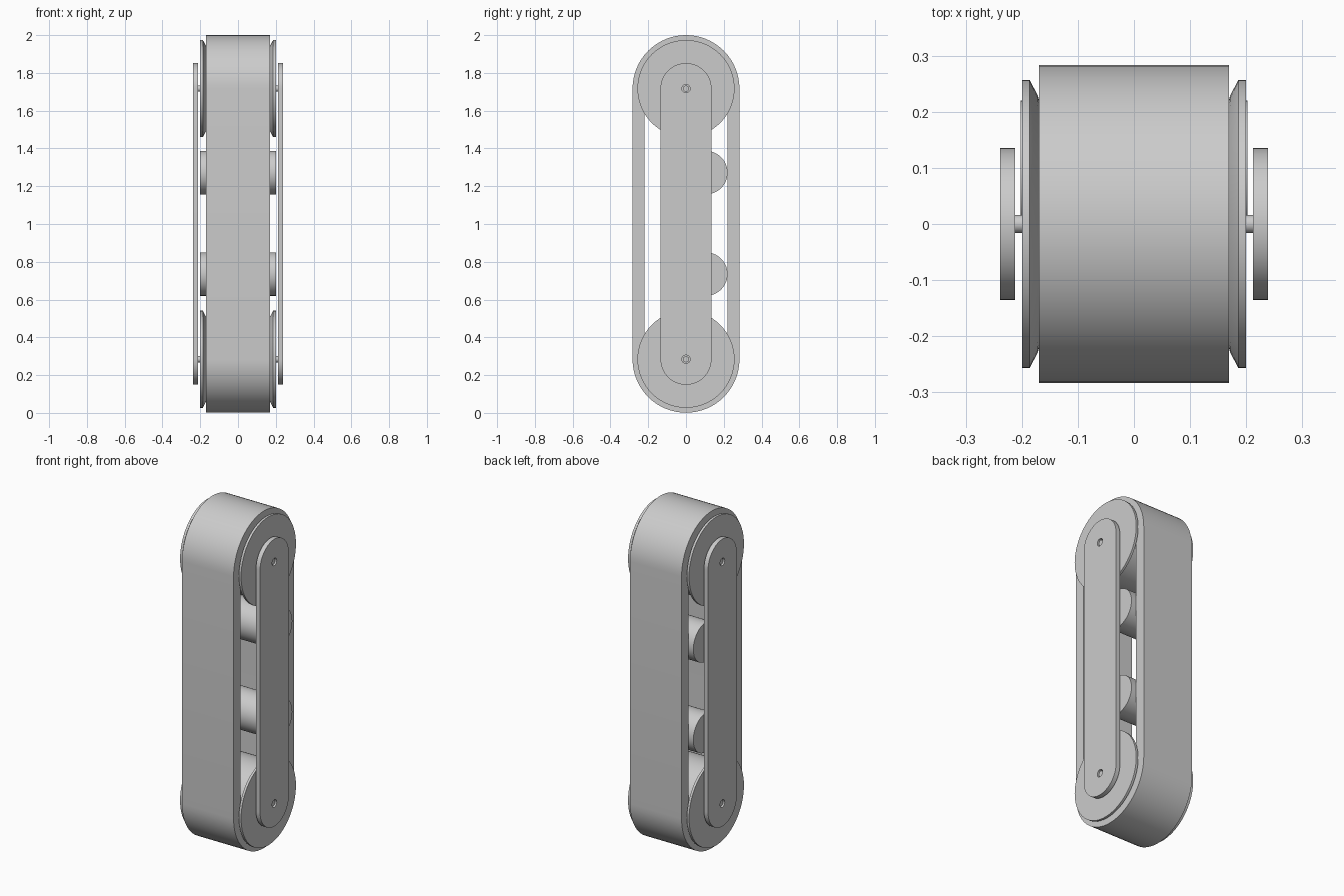
import bpy, bmesh, math
from mathutils import Matrix

cube = bpy.data.objects.get("Cube")
if cube:
    bpy.data.objects.remove(cube, do_unlink=True)

grey = bpy.data.materials.new("light grey")
grey.use_nodes = True
colour = (0.6, 0.6, 0.6, 1)
grey.diffuse_color = colour
grey.node_tree.nodes["Principled BSDF"].inputs["Base Color"].default_value = colour

LOW, HIGH = 0.284, 1.717   # wheel axis heights
BORE = 0.22                # inner radius of the belt


def finish(name, mesh):
    bm = bmesh.new()
    bm.from_mesh(mesh)
    bmesh.ops.remove_doubles(bm, verts=bm.verts, dist=1e-5)
    bmesh.ops.recalc_face_normals(bm, faces=bm.faces)
    bm.to_mesh(mesh)
    bm.free()
    mesh.materials.clear()
    mesh.materials.append(grey)
    obj = bpy.data.objects.new(name, mesh)
    bpy.context.collection.objects.link(obj)
    bpy.ops.object.select_all(action='DESELECT')
    obj.select_set(True)
    bpy.context.view_layer.objects.active = obj
    bpy.ops.object.shade_smooth_by_angle(angle=math.radians(30))
    return obj


def capsule(radius, low=LOW, high=HIGH, y=0, steps=32):
    """Outline in the side plane: two half circles joined by straight runs."""
    points = []
    for centre, start in ((high, 0), (low, math.pi)):
        for i in range(steps + 1):
            a = start + math.pi * i / steps
            points.append((y + radius * math.cos(a), centre + radius * math.sin(a)))
    if low == high:
        points = points[:steps] + points[steps + 1:-1]
    return points


def slab(name, outlines, x0, x1):
    """Extrude outlines across the model; inner outlines become holes."""
    curve = bpy.data.curves.new(name, 'CURVE')
    curve.dimensions = '2D'
    curve.fill_mode = 'BOTH'
    curve.extrude = (x1 - x0) / 2
    for outline in outlines:
        spline = curve.splines.new('POLY')
        spline.points.add(len(outline) - 1)
        for point, (u, v) in zip(spline.points, outline):
            point.co = (u, v, 0, 1)
        spline.use_cyclic_u = True
    helper = bpy.data.objects.new(name + "_helper", curve)
    bpy.context.collection.objects.link(helper)
    graph = bpy.context.evaluated_depsgraph_get()
    mesh = bpy.data.meshes.new_from_object(helper.evaluated_get(graph))
    bpy.data.objects.remove(helper, do_unlink=True)
    # Side plane to world: u -> y, v -> z, thickness -> x
    mesh.transform(Matrix(((0, 0, 1, (x0 + x1) / 2), (1, 0, 0, 0),
                           (0, 1, 0, 0), (0, 0, 0, 1))))
    mesh.name = name
    return finish(name, mesh)


def lathe(name, profile, z, steps=64):
    """Spin an (x, radius) profile around a crosswise axle."""
    bm = bmesh.new()
    verts = [bm.verts.new((x, 0, r)) for x, r in profile]
    edges = [bm.edges.new(pair) for pair in zip(verts, verts[1:])]
    bmesh.ops.spin(bm, geom=verts + edges, cent=(0, 0, 0), axis=(1, 0, 0),
                   angle=math.tau, steps=steps, use_merge=True)
    bmesh.ops.translate(bm, verts=bm.verts, vec=(0, 0, z))
    mesh = bpy.data.meshes.new(name)
    bm.to_mesh(mesh)
    bm.free()
    return finish(name, mesh)


# Belt around both wheels
slab("belt", [capsule(0.283), capsule(BORE)], -0.169, 0.169)

# Flanged wheels with their axles
half = [(0.169, BORE), (0.171, 0.228), (0.186, 0.257), (0.2, 0.257),
        (0.2, 0.016), (0.232, 0.016), (0.232, 0)]
profile = [(-x, r) for x, r in reversed(half)] + half
for label, z in (("lower", LOW), ("upper", HIGH)):
    lathe(label + "_wheel", profile, z)

# Rollers against the rear run of the belt
for label, z in (("lower", 0.735), ("upper", 1.272)):
    slab(label + "_roller", [capsule(0.115, z, z, 0.105)], -0.202, 0.202)

# Side plates with axle holes
for label, x0, x1 in (("right", -0.239, -0.212), ("left", 0.212, 0.239)):
    holes = [capsule(0.022, z, z, steps=8) for z in (LOW, HIGH)]
    slab(label + "_side_plate", [capsule(0.135)] + holes, x0, x1)
